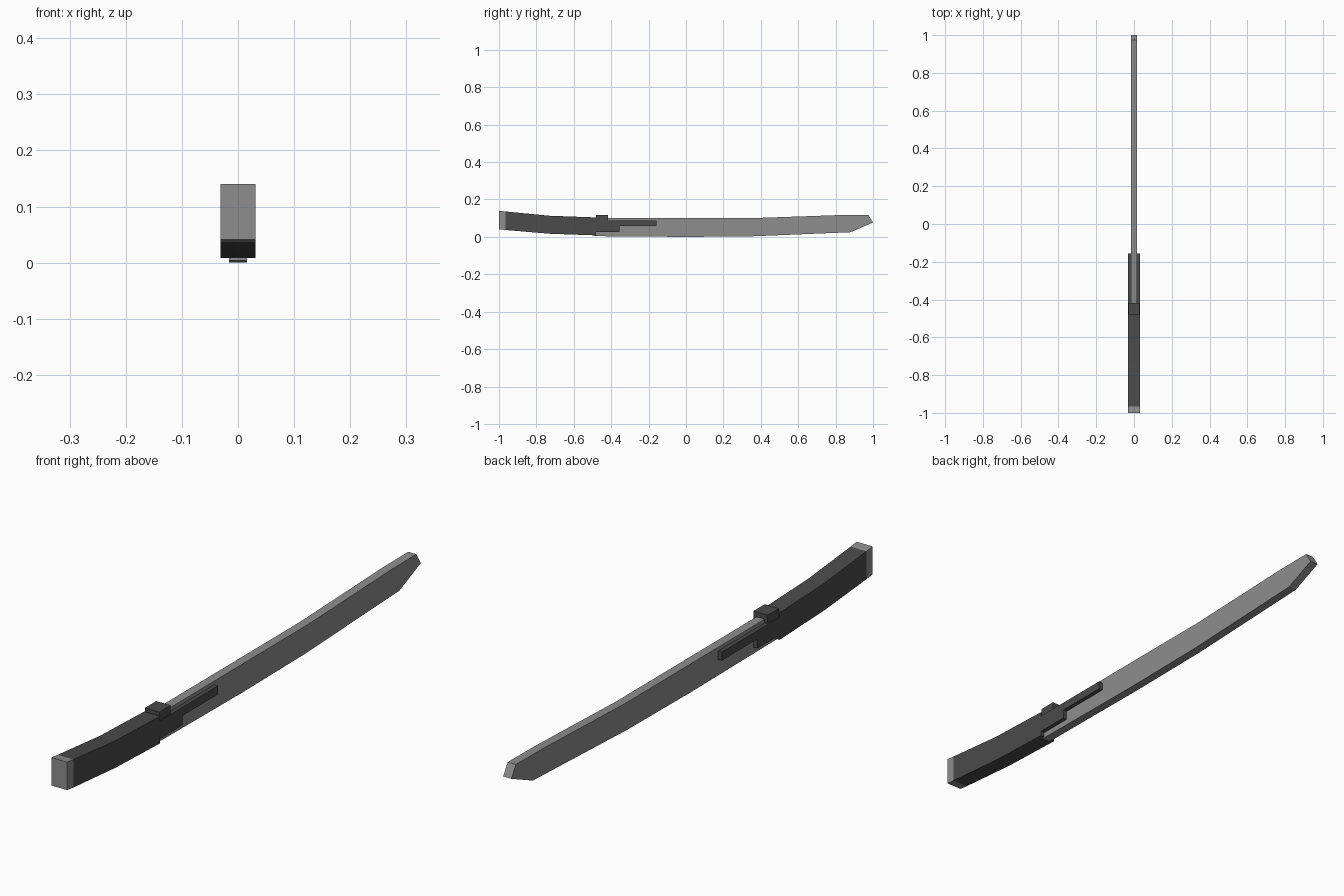
import bpy, bmesh

if "Cube" in bpy.data.objects:
    bpy.data.objects.remove(bpy.data.objects["Cube"])


def material(name, r, g, b):
    m = bpy.data.materials.new(name)
    m.diffuse_color = (r, g, b, 1)
    m.use_nodes = True
    m.node_tree.nodes["Principled BSDF"].inputs["Base Color"].default_value = m.diffuse_color
    return m


STEEL = material("grey steel", 0.27, 0.27, 0.27)
DARK = material("dark grip", 0.07, 0.07, 0.07)


def prism(name, bottom, top, x0, x1, mat):
    """Side outline (y, z) as bottom and top chains, extruded across x in strips."""
    bm = bmesh.new()
    outline = bottom + top[::-1]
    left = [bm.verts.new((x0, y, z)) for y, z in outline]
    right = [bm.verts.new((x1, y, z)) for y, z in outline]
    n = len(outline)
    bm.faces.new(left)
    bm.faces.new(right[::-1])
    for i in range(n):
        j = (i + 1) % n
        bm.faces.new((left[i], right[i], right[j], left[j]))
    bmesh.ops.recalc_face_normals(bm, faces=bm.faces)
    mesh = bpy.data.meshes.new(name)
    bm.to_mesh(mesh)
    bm.free()
    mesh.materials.append(mat)
    ob = bpy.data.objects.new(name, mesh)
    bpy.context.collection.objects.link(ob)
    return ob


def block(name, y0, y1, z0, z1, x0, x1, mat):
    return prism(name, [(y0, z0), (y1, z0)], [(y0, z1), (y1, z1)], x0, x1, mat)


W = 0.031   # grip half width
B = 0.016   # blade half width

# Blade with a slight upward curve and clipped tip
prism("blade",
      [(-0.49, 0.004), (0.0, 0.0), (0.35, 0.003), (0.88, 0.025), (1.0, 0.077)],
      [(-0.49, 0.101), (0.37, 0.101), (0.83, 0.117), (0.975, 0.118)],
      -B, B, STEEL)

# Curved grip
prism("grip",
      [(-0.965, 0.037), (-0.73, 0.017), (-0.48, 0.008)],
      [(-0.965, 0.136), (-0.73, 0.113), (-0.48, 0.104)],
      -W, W, DARK)

# Pommel cap
prism("pommel",
      [(-1.0, 0.041), (-0.965, 0.037)],
      [(-1.0, 0.14), (-0.965, 0.136)],
      -W, W, STEEL)

# Collar block on the spine
block("collar", -0.48, -0.417, 0.088, 0.118, -0.028, 0.028, DARK)

# Side rails and short lower plates, on both sides of the blade
for side, s in (("left", -1), ("right", 1)):
    x0, x1 = sorted((s * B, s * W))
    block("upper_rail_" + side, -0.48, -0.157, 0.058, 0.088, x0, x1, DARK)
    block("lower_plate_" + side, -0.48, -0.355, 0.025, 0.058, x0, x1, DARK)
